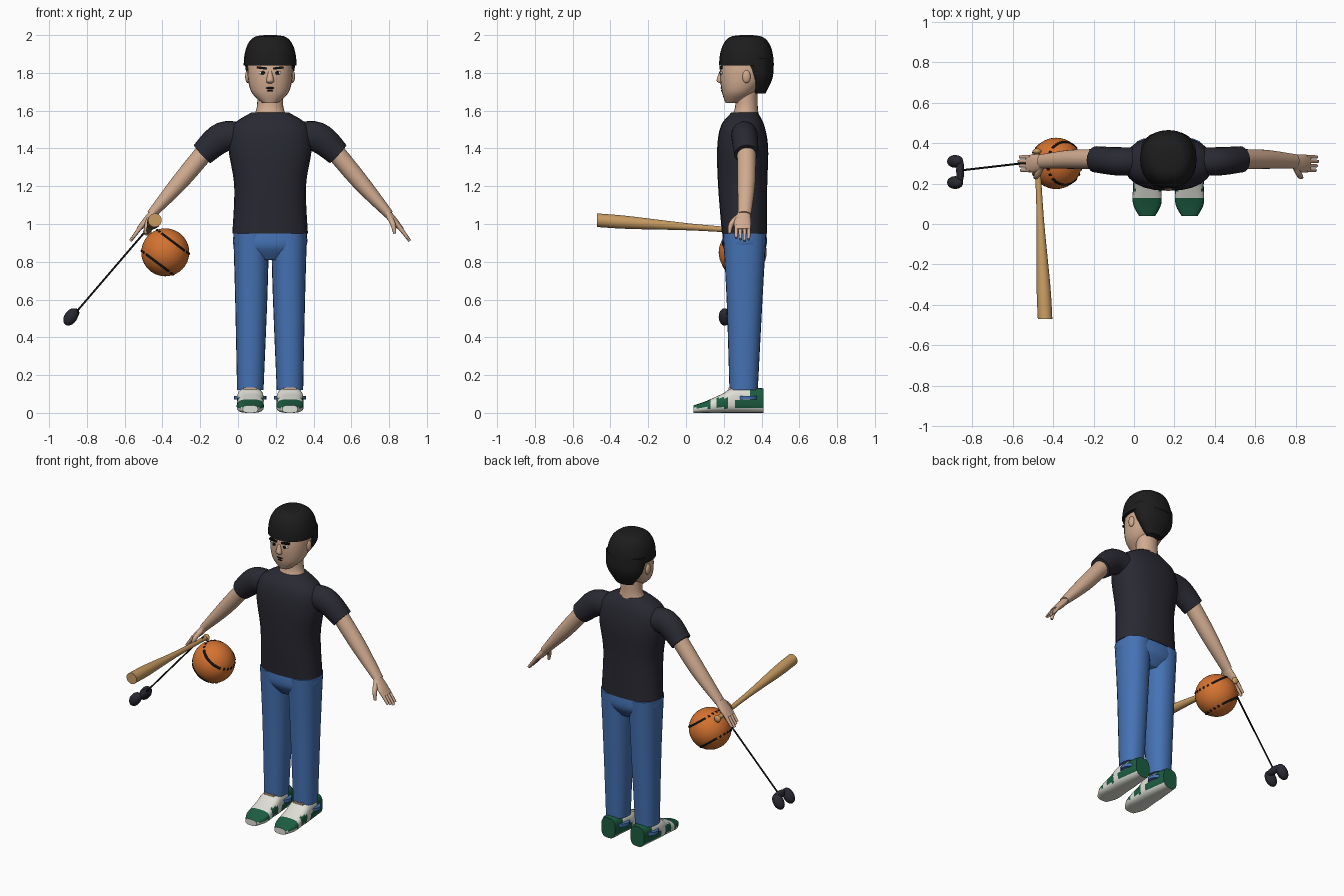
import bpy, bmesh, math
from mathutils import Vector, Matrix

cube = bpy.data.objects.get("Cube")
if cube:
    bpy.data.objects.remove(cube)

MIDDLE = .17  # the figure stands beside the world centre


def material(name, *rgb):
    mat = bpy.data.materials.new(name)
    mat.use_nodes = True
    mat.diffuse_color = (*rgb, 1)
    shader = next(node for node in mat.node_tree.nodes if node.type == 'BSDF_PRINCIPLED')
    shader.inputs["Base Color"].default_value = (*rgb, 1)
    return mat


SKIN = material("skin", .64, .41, .28)
HAIR = material("hair black", .012, .012, .012)
SHIRT = material("shirt charcoal", .022, .022, .032)
JEANS = material("denim blue", .06, .17, .46)
WHITE = material("shoe white", .74, .74, .68)
GREEN = material("shoe green", .012, .11, .055)
ORANGE = material("ball orange", .66, .17, .03)
WOOD = material("bat wood", .58, .33, .12)
BLACK = material("black", .006, .006, .006)


def finish(bm, name, *materials):
    """Shade smoothly except at hard corners, then link the object."""
    bmesh.ops.recalc_face_normals(bm, faces=bm.faces)
    for face in bm.faces:
        face.smooth = True
    for edge in bm.edges:
        edge.smooth = edge.calc_face_angle(0) < 1
    mesh = bpy.data.meshes.new(name)
    bm.to_mesh(mesh)
    bm.free()
    for mat in materials:
        mesh.materials.append(mat)
    bpy.context.scene.collection.objects.link(bpy.data.objects.new(name, mesh))


def flowing(rows, steps):
    """Fill in a smooth curve through a few control rows."""
    rows = [Vector(row) for row in rows]
    last = len(rows) - 1
    result = []
    for i in range(last):
        start, end = rows[i], rows[i + 1]
        leave = (end - rows[max(i - 1, 0)]) / 2
        arrive = (rows[min(i + 2, last)] - start) / 2
        for k in range(steps):
            t = k / steps
            s = 1 - t
            result.append(start * (s * s * (1 + 2 * t)) + leave * (t * s * s)
                          + end * (t * t * (3 - 2 * t)) - arrive * (t * t * s))
    return result + [rows[-1]]


def loft(name, rows, *materials, axis=None, square=2, sides=24, steps=6, rule=None):
    """Skin rings (x, y, z, half width, half depth); axis fixes the ring plane."""
    rows = flowing(rows, steps)
    centres = [Vector(row[:3]) for row in rows]
    bm = bmesh.new()
    loops = []
    for i, row in enumerate(rows):
        ahead = centres[min(i + 1, len(rows) - 1)] - centres[max(i - 1, 0)]
        across = Vector((1, 0, 0)) if axis else Vector((0, 1, 0)).cross(ahead).normalized()
        along = {'z': Vector((0, 1, 0)), 'y': Vector((0, 0, 1))}.get(axis)
        along = along or ahead.normalized().cross(across)
        loop = []
        for k in range(sides):
            angle = math.tau * k / sides
            c, s = math.cos(angle), math.sin(angle)
            u = math.copysign(abs(c) ** (2 / square), c) * row[3]
            v = math.copysign(abs(s) ** (2 / square), s) * row[4]
            loop.append(bm.verts.new(centres[i] + across * u + along * v))
        loops.append(loop)
    for low, high in zip(loops, loops[1:]):
        for k in range(sides):
            bm.faces.new((low[k - 1], low[k], high[k], high[k - 1]))
    bm.faces.new(loops[0])
    bm.faces.new(loops[-1])
    if rule:
        for face in bm.faces:
            face.material_index = rule(face.calc_center_median())
    finish(bm, name, *materials)


def column(name, rows, mat, **options):
    """Upright part on the middle line: rows of height, y, half width, half depth."""
    loft(name, [(MIDDLE, y, z, a, b) for z, y, a, b in rows], mat, axis='z', **options)


def solid(name, centre, scale, mat, tilt=0, boxy=False, sides=20):
    """Ellipsoid or block, tilted about the front-to-back axis."""
    bm = bmesh.new()
    place = (Matrix.Translation(centre) @ Matrix.Rotation(tilt, 4, 'Y')
             @ Matrix.Diagonal((*scale, 1)))
    if boxy:
        bmesh.ops.create_cube(bm, size=2, matrix=place)
    else:
        bmesh.ops.create_uvsphere(bm, u_segments=sides, v_segments=sides // 2,
                                  radius=1, matrix=place)
    finish(bm, name, mat)


# Torso, neck and hips
column("shirt_body", [(.95, .31, .2, .12), (1.2, .3, .19, .13), (1.4, .3, .22, .135),
                      (1.52, .3, .2, .115), (1.59, .31, .1, .07)], SHIRT, square=2.3)
column("neck", [(1.55, .31, .1, .08), (1.62, .32, .07, .06), (1.74, .32, .07, .06)], SKIN)
column("trouser_hips", [(.96, .31, .19, .115), (.88, .31, .19, .115), (.81, .31, .09, .07)],
       JEANS, square=2.4)

# Head, with a domed cap of hair and a tapering nape
column("head", [(1.64, .25, .04, .04), (1.7, .28, .1, .09), (1.8, .31, .12, .13),
                (1.92, .32, .11, .12)], SKIN, square=2.2)
dome = []
for i in range(8):
    angle = math.pi / 2 * i / 7.2
    spread = math.sqrt(math.cos(angle))
    dome.append((1.84 + .16 * math.sin(angle), .32, .14 * spread, .145 * spread))
column("hair_top", dome, HAIR, steps=2, square=2.2)
column("hair_nape", [(1.88, .37, .136, .09), (1.78, .39, .12, .07), (1.69, .39, .06, .03)], HAIR)

# Face
column("nose", [(1.81, .19, .01, .012), (1.76, .18, .02, .018), (1.745, .19, .014, .01)],
       SKIN, sides=12)
solid("upper_lip", (MIDDLE, .19, 1.72), (.022, .008, .006), BLACK)
solid("lower_lip", (MIDDLE, .192, 1.705), (.016, .008, .005), BLACK)


def shoe_colour(point):
    """White sole and upper; green toe, saddle and heel."""
    toe = point.y < .13
    saddle = .16 < point.y < .22 and point.z < .08
    heel = point.y > .27 and (point.z < .08 or point.y > .35)
    return int(point.z > .026 and (toe or saddle or heel))


# Everything that comes in pairs
for side, sign in (("left", 1), ("right", -1)):
    def out(distance):
        return MIDDLE + sign * distance

    def limb(part, rows, *materials, **options):
        """Rows of distance from the middle, y, z, half width, half depth."""
        rows = [(out(d), *rest) for d, *rest in rows]
        loft(side + "_" + part, rows, *materials, **options)

    solid(side + "_eye", (out(.04), .189, 1.8), (.019, .008, .009), WHITE)
    solid(side + "_pupil", (out(.038), .184, 1.8), (.011, .007, .009), BLACK)
    solid(side + "_eyebrow", (out(.043), .186, 1.826), (.027, .008, .006), BLACK,
          tilt=-sign * .12, boxy=True)
    solid(side + "_ear", (out(.118), .32, 1.78), (.014, .022, .034), SKIN)

    # Arm and hand
    limb("sleeve", [(.12, .31, 1.46, .07, .07), (.25, .31, 1.46, .08, .07),
                    (.36, .32, 1.37, .065, .065)], SHIRT)
    limb("arm", [(.33, .32, 1.4, .05, .05), (.48, .32, 1.22, .045, .047),
                 (.63, .31, 1.05, .025, .035)], SKIN)
    limb("palm", [(.61, .31, 1.07, .02, .03), (.66, .3, 1.01, .02, .045),
                  (.7, .3, .97, .01, .04)], SKIN)
    for finger in range(4):
        y = .266 + .022 * finger
        reach = 1 - .1 * abs(finger - 2)
        limb("finger_" + str(finger + 1), [(.68, y, .99, .012, .011),
             (.68 + .06 * reach, y, .99 - .08 * reach, .008, .008)], SKIN, sides=10)
    limb("thumb", [(.63, .28, 1.04, .015, .016), (.65, .24, 1, .014, .014),
                   (.66, .23, .95, .008, .008)], SKIN, sides=12)

    # Leg and shoe
    limb("trouser_leg", [(.1, .31, .95, .095, .115), (.1, .31, .6, .085, .095),
                         (.105, .305, .12, .07, .075)], JEANS, axis='z', square=2.2)
    limb("ankle_cord", [(.105, .325, z, .085, .065) for z in (.07, .09)], JEANS,
         axis='z', steps=1)
    shoe = [(.04, .04, .04), (.1, .07, .06), (.19, .07, .1), (.26, .07, .135), (.41, .05, .13)]
    limb("shoe", [(.105, y, top / 2, wide, top / 2) for y, wide, top in shoe], WHITE, GREEN,
         axis='y', square=2.9, rule=shoe_colour)
    solid(side + "_shoe_tongue", (out(.105), .235, .13), (.035, .01, .005), SKIN, boxy=True)

# Ball, with two seams that run solid on the front and back and dotted between
BALL, RADIUS = Vector((-.385, .3, .85)), .127
solid("ball", BALL, [RADIUS] * 3, ORANGE, sides=40)
seams = bpy.data.curves.new("ball_seams", 'CURVE')
seams.dimensions = '3D'
seams.bevel_depth = .0085
seams.bevel_resolution = 2
seams.use_fill_caps = True
seams.materials.append(BLACK)
pole, across, front = Vector((.6, 0, .8)), Vector((.8, 0, -.6)), Vector((0, -1, 0))


def seam(offset, middle, half):
    spline = seams.splines.new('POLY')
    steps = 12
    spline.points.add(steps)
    for i, point in enumerate(spline.points):
        angle = math.radians(middle + half * (2 * i / steps - 1))
        turn = across * math.sin(angle) + front * math.cos(angle)
        spot = pole * offset + turn * math.sqrt(1 - offset ** 2)
        point.co = (*(BALL + spot * RADIUS * .965), 1)


for offset in (-.55, .55):
    for middle in (0, 180):
        seam(offset, middle, 45)
        for dot in range(-2, 3):
            seam(offset, middle + 90 + dot * 16, 3)
bpy.context.scene.collection.objects.link(bpy.data.objects.new("ball_seams", seams))

# Wooden bat held level, pointing forward
knob, tip = Vector((-.48, .36, .96)), Vector((-.44, -.47, 1.02))
solid("bat_knob", knob, (.022, .014, .022), WOOD)
bat = [(0, .013), (.4, .018), (.8, .034), (1, .036)]
loft("bat", [(*knob.lerp(tip, t), r, r) for t, r in bat], WOOD, axis='y')

# Club with a thin shaft and a two-lobed head
grip, neck = Vector((-.47, .31, .985)), Vector((-.86, .265, .53))
loft("club_shaft", [(*end, .005, .005) for end in (grip, neck)], BLACK, sides=8, steps=1)
solid("club_bridge", neck, (.02, .07, .024), SHIRT)
for name, y in (("club_front_lobe", .205), ("club_back_lobe", .31)):
    solid(name, (-.885, y, .508), (.034, .032, .051), SHIRT, tilt=.6)
